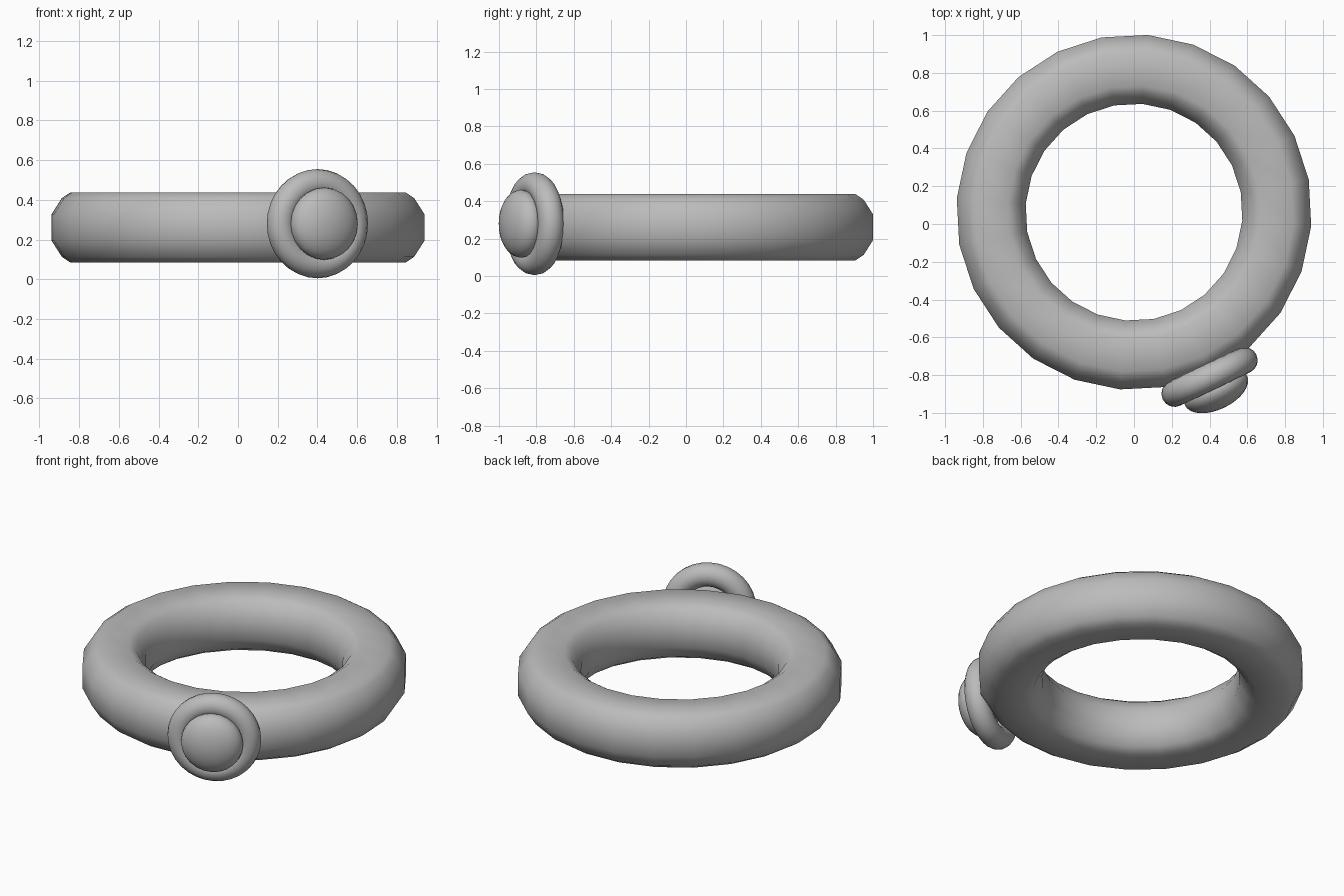
import bpy
import bmesh
from math import cos, sin, pi, radians
from mathutils import Matrix, Vector

if "Cube" in bpy.data.objects:
    bpy.data.objects.remove(bpy.data.objects["Cube"], do_unlink=True)

grey = bpy.data.materials.new("plain grey")
grey.use_nodes = True
grey.diffuse_color = (0.5, 0.5, 0.5, 1)
grey.node_tree.nodes["Principled BSDF"].inputs["Base Color"].default_value = (0.5, 0.5, 0.5, 1)

TURN = radians(25.5)


def finish(name, bm, matrix):
    """Turn a bmesh into a smooth grey object."""
    bmesh.ops.recalc_face_normals(bm, faces=bm.faces[:])
    for face in bm.faces:
        face.smooth = True
    mesh = bpy.data.meshes.new(name)
    bm.to_mesh(mesh)
    bm.free()
    mesh.materials.append(grey)
    obj = bpy.data.objects.new(name, mesh)
    obj.matrix_world = matrix
    bpy.context.collection.objects.link(obj)
    return obj


def revolve(name, profile, radius, steps, matrix):
    """Sweep a closed (out, up) profile around the local z axis."""
    bm = bmesh.new()
    rings = []
    for i in range(steps):
        a = 2 * pi * i / steps
        rings.append([bm.verts.new(((radius + p) * cos(a), (radius + p) * sin(a), q))
                      for p, q in profile])
    count = len(profile)
    for i in range(steps):
        here, there = rings[i], rings[(i + 1) % steps]
        for j in range(count):
            k = (j + 1) % count
            bm.faces.new((here[j], there[j], there[k], here[k]))
    return finish(name, bm, matrix)


# Main band: a softly squared tube, mirrored from one quarter
quarter = [(0.183, 0.068), (0.132, 0.148), (0.088, 0.177)]
half = quarter + [(-p, q) for p, q in reversed(quarter)]
section = half + [(-p, -q) for p, q in half]
revolve("main_band", section, 0.758, 24,
        Matrix.Translation((0, 0.0625, 0.261)) @ Matrix.Rotation(TURN, 4, "Z"))

# Setting: a small round ring standing against the outside of the band
facing = Matrix.Rotation(TURN, 4, "Z") @ Matrix.Rotation(pi / 2, 4, "X")
seat = Matrix.Translation((0.40, -0.81, 0.28)) @ facing
tube = [(0.07 * cos(2 * pi * i / 16), 0.07 * sin(2 * pi * i / 16)) for i in range(16)]
revolve("setting_ring", tube, 0.205, 32, seat)

# Stone: a flattened ball held in the setting
bm = bmesh.new()
bmesh.ops.create_uvsphere(bm, u_segments=24, v_segments=16, radius=1)
bmesh.ops.scale(bm, vec=Vector((0.182, 0.182, 0.10)), verts=bm.verts[:])
finish("stone", bm, seat @ Matrix.Translation((0, 0, 0.08)))
